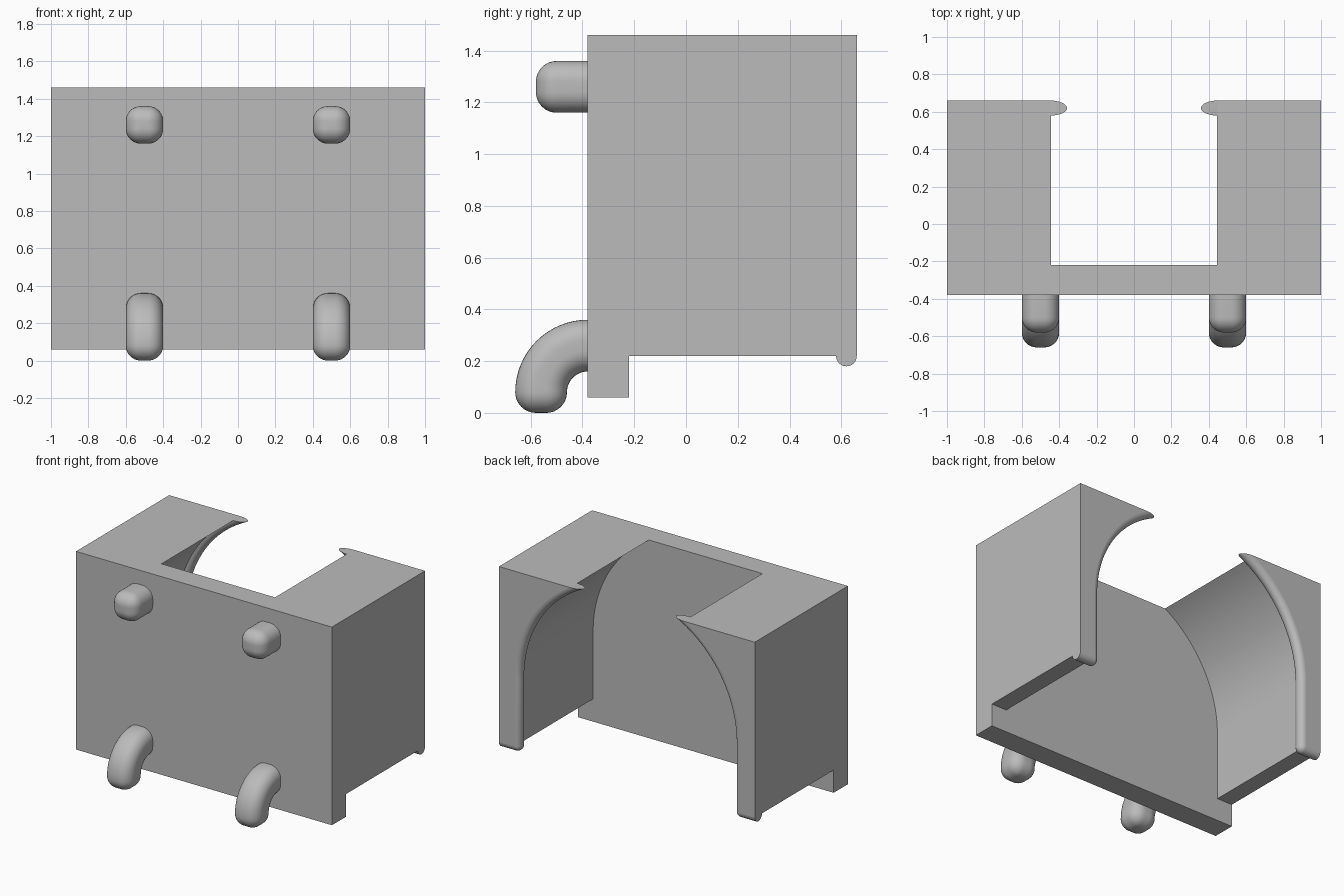
import bpy, bmesh, math
from math import sin, cos, pi, radians

if "Cube" in bpy.data.objects:
    bpy.data.objects.remove(bpy.data.objects["Cube"])

grey = bpy.data.materials.new("plain_grey")
grey.use_nodes = True
grey.diffuse_color = (0.5, 0.5, 0.5, 1)
grey.node_tree.nodes["Principled BSDF"].inputs["Base Color"].default_value = (0.5, 0.5, 0.5, 1)

BORE, AXIS_Z, TOP, FLOOR = 0.88, 0.70, 1.46, 0.22
FRONT, BACK = -0.38, 0.66


def loft(name, rings, clip_z=None):
    """Skin closed rings of points into a capped solid, optionally cut flat at a height."""
    bm = bmesh.new()
    rows = [[bm.verts.new(p) for p in ring] for ring in rings]
    n = len(rows[0])
    for a, b in zip(rows, rows[1:]):
        for i in range(n):
            j = (i + 1) % n
            bm.faces.new((a[i], a[j], b[j], b[i]))
    bm.faces.new(rows[0])
    bm.faces.new(rows[-1])
    if clip_z is not None:
        geom = bm.verts[:] + bm.edges[:] + bm.faces[:]
        bmesh.ops.bisect_plane(bm, geom=geom, plane_co=(0, 0, clip_z),
                               plane_no=(0, 0, 1), clear_outer=True)
        bmesh.ops.holes_fill(bm, edges=[e for e in bm.edges if e.is_boundary])
    bmesh.ops.recalc_face_normals(bm, faces=bm.faces)
    mesh = bpy.data.meshes.new(name)
    bm.to_mesh(mesh)
    bm.free()
    mesh.materials.append(grey)
    obj = bpy.data.objects.new(name, mesh)
    bpy.context.collection.objects.link(obj)
    return obj


def smooth(obj):
    bpy.ops.object.select_all(action='DESELECT')
    obj.select_set(True)
    bpy.context.view_layer.objects.active = obj
    bpy.ops.object.shade_smooth_by_angle(angle=radians(35))


def prism(name, outline, y0, y1):
    return loft(name, [[(x, y, z) for x, z in outline] for y in (y0, y1)])


# Body: block with an arched bore and a raised underside behind the front plate
body = prism("body", [(-1, 0.06), (1, 0.06), (1, TOP), (-1, TOP)], FRONT, BACK)
arc = [(BORE * cos(radians(a)), AXIS_Z + BORE * sin(radians(a))) for a in range(0, 61, 2)]
half = [(2, -1), (2, FLOOR), (BORE, FLOOR)] + arc + [(arc[-1][0], 2)]
cutter = prism("bore_cutter", half + [(-x, z) for x, z in reversed(half)], -0.22, 1)
cutter.hide_render = True
cut = body.modifiers.new("bore", 'BOOLEAN')
cut.operation = 'DIFFERENCE'
cut.solver = 'EXACT'
cut.object = cutter
bpy.context.view_layer.objects.active = body
bpy.ops.object.modifier_apply(modifier=cut.name)
bpy.data.objects.remove(cutter)
smooth(body)

# Lips: half-round bead under each arm and up along the bore edge
LIP = 0.04


def lip_stations():
    out = [(1, FLOOR, -pi / 2)]
    out += [(BORE, FLOOR, -pi / 2 - radians(a)) for a in range(0, 91, 15)]
    out += [(BORE * cos(radians(a)), AXIS_Z + BORE * sin(radians(a)), pi + radians(a))
            for a in range(0, 73, 2)]
    return out


for side, label in ((1, "left"), (-1, "right")):
    rings = []
    for x, z, ang in lip_stations():
        ring = []
        for k in range(13):
            phi = -pi / 2 + pi * k / 12
            d = LIP * cos(phi)
            ring.append((side * (x + d * cos(ang)), BACK - LIP + LIP * sin(phi), z + d * sin(ang)))
        rings.append(ring)
    smooth(loft(label + "_lip", rings, clip_z=TOP))

# Pegs and hooks: rounded-square bars with rounded tips
FLAT, ROUND = 0.02, 0.08


def bar_ring(x, y, z, ang, radius):
    """Rounded-square ring; ang is the cross-section's outward direction in the yz plane."""
    ring = []
    for k in range(4):
        cu, cv = ((1, 1), (-1, 1), (-1, -1), (1, -1))[k]
        for s in range(9):
            t = pi / 2 * (k + s / 8)
            u = cu * FLAT + radius * cos(t)
            v = cv * FLAT + radius * sin(t)
            ring.append((x + u, y + v * cos(ang), z + v * sin(ang)))
    return ring


def tip(x, y, z, ang, dy, dz):
    """Rings that round off the end of a bar heading along (dy, dz)."""
    out = []
    for k in range(1, 9):
        t = pi / 2 * k / 8
        s = ROUND * sin(t)
        out.append(bar_ring(x, y + dy * s, z + dz * s, ang, max(ROUND * cos(t), 0.001)))
    return out


for x, label in ((0.5, "left"), (-0.5, "right")):
    peg = [bar_ring(x, y, 1.26, pi / 2, ROUND) for y in (FRONT + 0.01, -0.50)]
    smooth(loft(label + "_upper_peg", peg + tip(x, -0.50, 1.26, pi / 2, -1, 0)))

    bend = 0.18
    hook = [bar_ring(x, FRONT + 0.01, ROUND + bend, pi / 2, ROUND)]
    for k in range(17):
        a = pi / 2 + pi / 2 * k / 16
        hook.append(bar_ring(x, FRONT + bend * cos(a), ROUND + bend * sin(a), a, ROUND))
    smooth(loft(label + "_lower_hook", hook + tip(x, FRONT - bend, ROUND, pi, 0, -1)))
